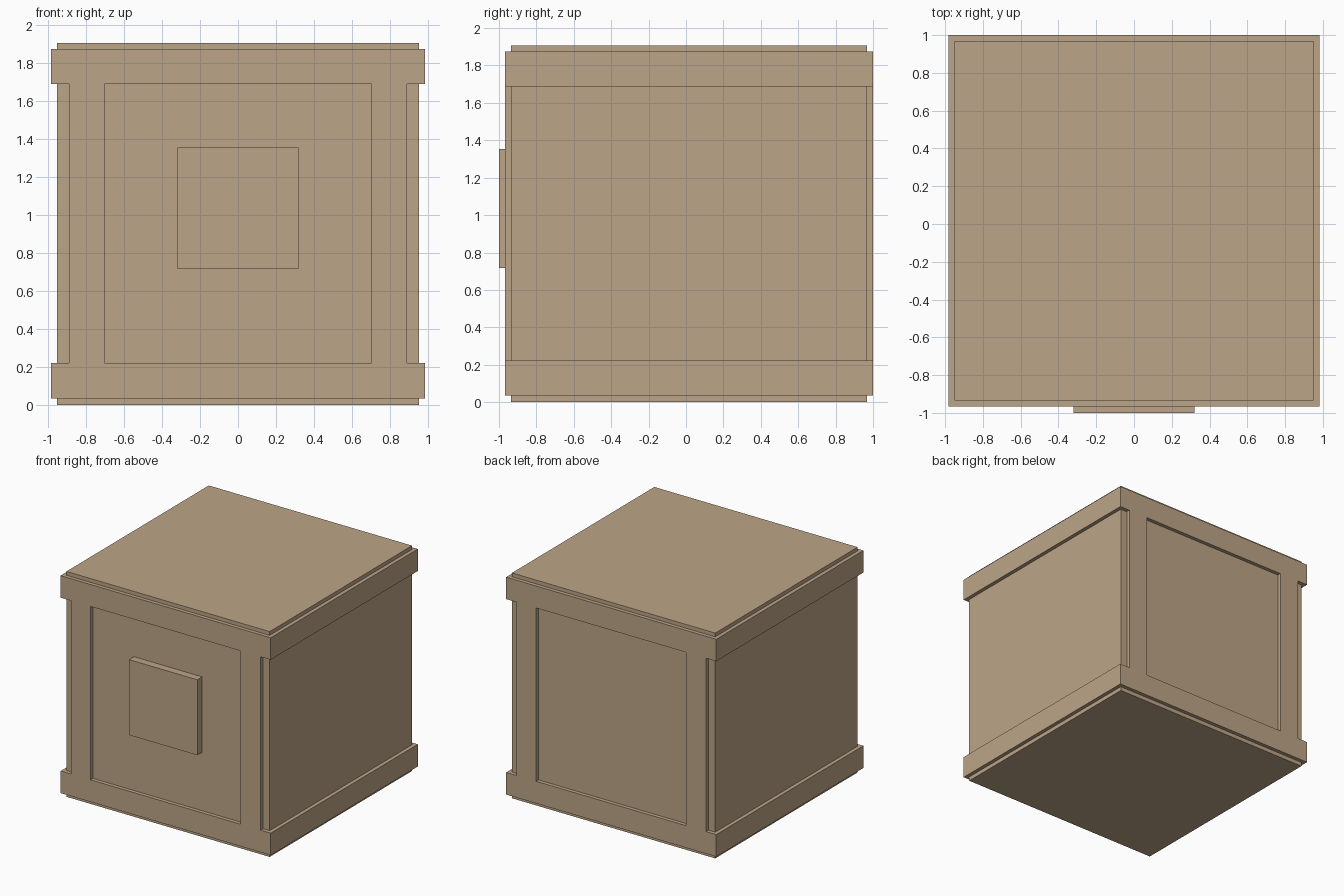
import bpy, bmesh
from mathutils import Vector

if "Cube" in bpy.data.objects:
    bpy.data.objects.remove(bpy.data.objects["Cube"])

wood = bpy.data.materials.new("tan_wood")
wood.diffuse_color = (0.503, 0.376, 0.242, 1)
wood.use_nodes = True
wood.node_tree.nodes["Principled BSDF"].inputs["Base Color"].default_value = wood.diffuse_color


def box(name, x0, x1, y0, y1, z0, z1):
    bm = bmesh.new()
    bmesh.ops.create_cube(bm, size=1)
    lo, hi = Vector((x0, y0, z0)), Vector((x1, y1, z1))
    for v in bm.verts:
        v.co = Vector([lo[i] + (v.co[i] + 0.5) * (hi[i] - lo[i]) for i in range(3)])
    mesh = bpy.data.meshes.new(name)
    bm.to_mesh(mesh)
    bm.free()
    mesh.materials.append(wood)
    ob = bpy.data.objects.new(name, mesh)
    bpy.context.collection.objects.link(ob)
    return ob


FRONT, BACK = -0.967, 1.0      # outer faces of the frame
STEP = 0.032                   # depth of every recess

# Main block, its front and back showing as recessed panels
crate = box("crate_body", -0.951, 0.951, FRONT + STEP, BACK - STEP, 0, 1.906)

# Bands round the bottom and top
parts = [box("bottom_band", -0.983, 0.983, FRONT, BACK, 0.035, 0.222),
         box("top_band", -0.983, 0.983, FRONT, BACK, 1.688, 1.874)]

# Upright posts on front and back
for side in (-1, 1):
    x0, x1 = sorted((side * 0.702, side * 0.888))
    parts.append(box("post", x0, x1, FRONT, BACK, 0.12, 1.78))

# Join the frame and the block into one clean solid
for part in parts:
    mod = crate.modifiers.new("join", 'BOOLEAN')
    mod.operation, mod.solver, mod.object = 'UNION', 'EXACT', part
deps = bpy.context.evaluated_depsgraph_get()
joined = bpy.data.meshes.new_from_object(crate.evaluated_get(deps))
crate.modifiers.clear()
crate.data = joined
for part in parts:
    bpy.data.objects.remove(part)

bm = bmesh.new()
bm.from_mesh(joined)
bmesh.ops.dissolve_limit(bm, angle_limit=0.01, verts=bm.verts, edges=bm.edges)
bm.to_mesh(joined)
bm.free()

# Square plate on the front panel
box("front_plate", -0.319, 0.319, -1.0, FRONT + STEP, 0.716, 1.354)
